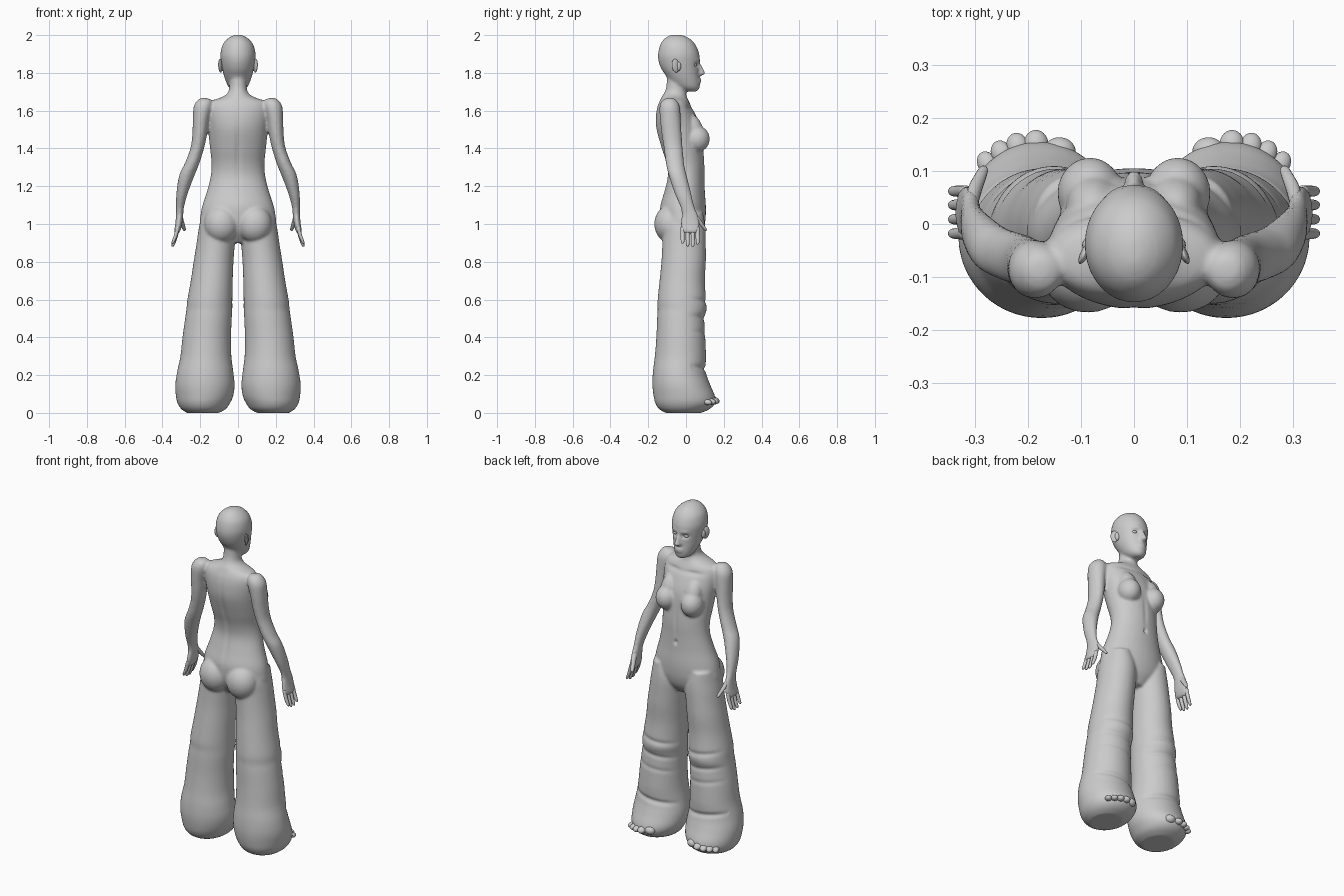
import bpy, bmesh, math
from mathutils import Vector, Matrix


def spline(a, b, c, d, t):
    return 0.5 * (2*b + (c-a)*t + (2*a-5*b+4*c-d)*t*t + (3*b-a-3*c+d)*t**3)


def loft(bm, rings, side=1, n=40, sub=4):
    """Closed skin through horizontal ellipses (z, x0, x1, y0, y1)."""
    rows = [Vector(r) for r in rings]
    pts = [rows[0]] + rows + [rows[-1]]
    dense = [spline(*pts[i:i+4], k/sub) for i in range(len(rows)-1) for k in range(sub)]
    dense.append(rows[-1])
    loops = []
    for z, x0, x1, y0, y1 in dense:
        loops.append([bm.verts.new((side*((x0+x1)/2 + (x1-x0)/2*math.cos(a)),
                                    (y0+y1)/2 + (y1-y0)/2*math.sin(a), z))
                      for a in (2*math.pi*k/n for k in range(n))])
    faces = [bm.faces.new((p[k], p[(k+1) % n], q[(k+1) % n], q[k]))
             for p, q in zip(loops, loops[1:]) for k in range(n)]
    faces += [bm.faces.new(loops[0]), bm.faces.new(loops[-1])]
    bmesh.ops.recalc_face_normals(bm, faces=faces)


def centred(rings):
    return [(z, -h, h, y0, y1) for z, h, y0, y1 in rings]


def blob(bm, c, r, tilt=0, turn=0):
    m = (Matrix.Translation(c) @ Matrix.Rotation(turn, 4, 'Z')
         @ Matrix.Rotation(tilt, 4, 'X') @ Matrix.Diagonal((*r, 1)))
    bmesh.ops.create_uvsphere(bm, u_segments=24, v_segments=16, radius=1, matrix=m)


def finish(bm, name):
    me = bpy.data.meshes.new(name)
    bm.to_mesh(me)
    bm.free()
    me.shade_smooth()
    ob = bpy.data.objects.new(name, me)
    bpy.context.collection.objects.link(ob)
    return ob


body = bmesh.new()

# torso and neck
loft(body, centred([
    (.90, .07, -.07, .05), (.95, .15, -.11, .085), (1.0, .2, -.132, .1),
    (1.05, .198, -.138, .105), (1.1, .188, -.136, .105), (1.17, .165, -.116, .1),
    (1.25, .145, -.098, .098), (1.32, .14, -.105, .098), (1.4, .148, -.13, .092),
    (1.5, .158, -.157, .08), (1.57, .165, -.16, .055), (1.62, .165, -.152, .03),
    (1.65, .145, -.14, .015), (1.672, .085, -.13, .005), (1.695, .054, -.115, 0),
    (1.73, .046, -.104, -.002), (1.8, .046, -.1, 0)]))

# head
loft(body, centred([
    (1.702, .02, 0, .055), (1.712, .038, -.03, .068), (1.73, .053, -.06, .073),
    (1.76, .066, -.09, .073), (1.79, .076, -.11, .07), (1.82, .083, -.13, .07),
    (1.86, .09, -.145, .072), (1.9, .093, -.148, .07), (1.95, .081, -.136, .05),
    (1.985, .05, -.11, .015), (2.002, .015, -.075, -.03)]))

# nose and lips
loft(body, centred([(1.783, .012, .05, .078), (1.795, .019, .05, .102),
                    (1.81, .015, .05, .097), (1.855, .009, .05, .076)]))
for z, y in ((1.763, .07), (1.75, .069)):
    blob(body, (0, y, z), (.024, .012, .007))

leg = [(1.06, .05, .19, -.1, .09), (1.0, .02, .203, -.125, .1), (.95, .012, .212, -.125, .104),
       (.88, .018, .222, -.126, .105), (.8, .024, .235, -.13, .105), (.7, .028, .25, -.14, .1),
       (.6, .03, .268, -.15, .106), (.55, .03, .273, -.15, .11), (.5, .033, .28, -.153, .098),
       (.4, .037, .294, -.157, .102), (.3, .035, .305, -.165, .106), (.22, .025, .322, -.175, .105),
       (.15, .018, .332, -.178, .128), (.09, .025, .329, -.172, .153), (.05, .043, .32, -.162, .153),
       (.02, .065, .3, -.142, .125), (0, .1, .27, -.11, .08)]
arm = [(1.667, .165, .195, -.1, -.07), (1.655, .14, .214, -.125, -.05), (1.62, .135, .235, -.14, -.033),
       (1.55, .153, .239, -.137, -.028), (1.47, .165, .242, -.128, -.023), (1.4, .18, .252, -.117, -.018),
       (1.32, .205, .282, -.106, -.01), (1.27, .225, .307, -.095, 0), (1.22, .245, .319, -.08, .013),
       (1.15, .27, .327, -.055, .03), (1.09, .286, .328, -.03, .045), (1.05, .29, .328, -.022, .062),
       (1.0, .296, .332, -.029, .073), (.965, .305, .338, -.027, .07), (.95, .315, .334, -.01, .055)]

# limbs, chest and seat, mirrored
for s in (1, -1):
    loft(body, leg, s)
    loft(body, arm, s)
    blob(body, (s*.083, .058, 1.45), (.062, .068, .07))
    blob(body, (s*.078, .04, 1.5), (.05, .05, .085), .3)
    blob(body, (s*.088, -.083, 1.0), (.092, .085, .1))

# fuse everything into one skin
raw = finish(body, "raw_body")
fuse = raw.modifiers.new("fuse", 'REMESH')
fuse.mode = 'VOXEL'
fuse.voxel_size = .0075
soft = raw.modifiers.new("soft", 'SMOOTH')
soft.factor, soft.iterations = .5, 5
dg = bpy.context.evaluated_depsgraph_get()
skin = bmesh.new()
skin.from_mesh(bpy.data.meshes.new_from_object(raw.evaluated_get(dg)))
bpy.data.objects.remove(raw)

# sculpted dents: centre, radii, push along y
dents = [((0, .1, 1.215), (.009, .04, .012), -.012),
         ((0, -.13, 1.36), (.014, .06, .2), .008),
         ((0, .09, 1.34), (.012, .04, .09), -.004)]
for s in (1, -1):
    dents += [((s*.034, .062, 1.842), (.02, .03, .012), -.013),
              ((s*.034, .065, 1.868), (.025, .03, .009), .004),
              ((s*.06, .01, 1.615), (.05, .05, .012), -.008)]
for v in skin.verts:
    p = v.co.copy()
    for c, r, push in dents:
        e = sum(((p[i]-c[i])/r[i])**2 for i in range(3))
        if e < 9:
            v.co.y += push*math.exp(-e)
    # soft folds across the shin and ankle
    if p.y > 0 and p.z < .9 and abs(p.x) < .3:
        for z, d in ((.23, .009), (.42, .004), (.5, .006), (.59, .006)):
            zz = z + .12*(abs(p.x)-.16)
            v.co.y -= d*min(1, p.y/.08)*math.exp(-((p.z-zz)/.013)**2)
finish(skin, "body")

# hands, toes, ears and eyes
for s, tag in ((1, "right"), (-1, "left")):
    bm = bmesh.new()
    for y, tip in ((-.018, .896), (.009, .882), (.036, .88), (.062, .892)):
        mid = (tip+.98)/2
        loft(bm, [(.985, .308, .328, y-.011, y+.011), (mid, .32, .34, y-.011, y+.011),
                  (tip+.01, .335, .351, y-.009, y+.009), (tip, .342, .35, y-.004, y+.004)], s, 14)
    loft(bm, [(1.055, .295, .318, .02, .055), (1.02, .288, .314, .048, .08),
              (.99, .28, .302, .075, .1), (.972, .276, .294, .093, .11),
              (.964, .28, .288, .1, .108)], s, 14)
    finish(bm, tag + "_fingers")

    bm = bmesh.new()
    for x, y, z, r in ((.14, .138, .07, .03), (.185, .152, .065, .023), (.22, .147, .062, .021),
                       (.25, .133, .06, .02), (.276, .113, .057, .019)):
        blob(bm, (s*x, y, z), (r, .026, r*.8), -.2, -s*(x-.17)*5)
    finish(bm, tag + "_toes")

    bm = bmesh.new()
    blob(bm, (s*.093, -.055, 1.838), (.008, .022, .036), .15, s*.45)
    blob(bm, (s*.086, -.04, 1.835), (.012, .014, .025))
    finish(bm, tag + "_ear")

    bm = bmesh.new()
    blob(bm, (s*.034, .043, 1.842), (.015, .0145, .011))
    finish(bm, tag + "_eye")
